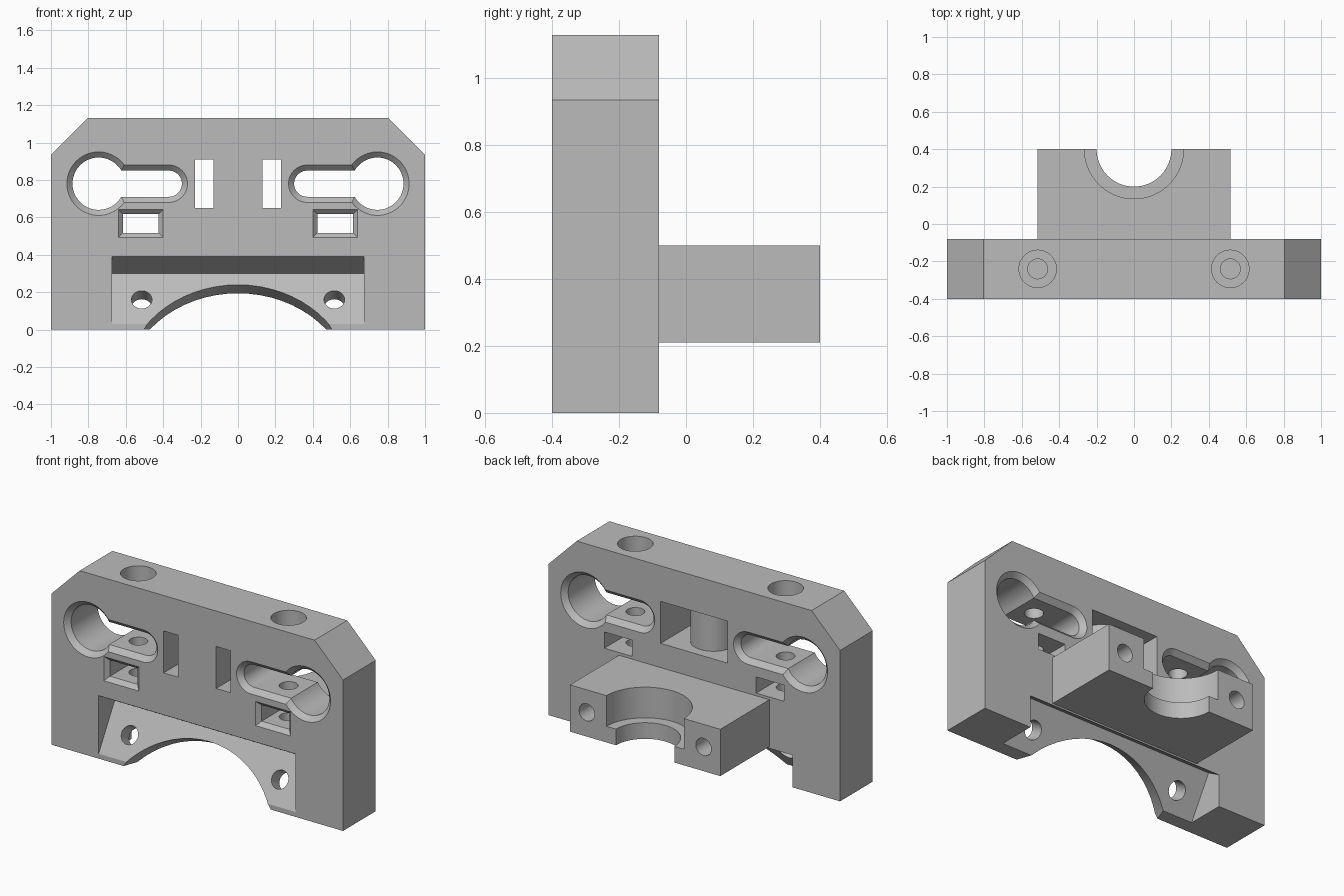
import bpy, bmesh
from math import pi, sin, cos, asin, radians

cube = bpy.data.objects.get("Cube")
if cube:
    bpy.data.objects.remove(cube, do_unlink=True)

FRONT, BACK = -0.40, -0.08

grey = bpy.data.materials.new("plain_grey")
grey.use_nodes = True
grey.diffuse_color = (0.5, 0.5, 0.5, 1)
grey.node_tree.nodes["Principled BSDF"].inputs["Base Color"].default_value = grey.diffuse_color


def loft(name, rings):
    """Closed solid through matching rings of points."""
    bm = bmesh.new()
    loops = [[bm.verts.new(p) for p in ring] for ring in rings]
    n = len(loops[0])
    for a, b in zip(loops, loops[1:]):
        for i in range(n):
            j = (i + 1) % n
            bm.faces.new((a[i], a[j], b[j], b[i]))
    bm.faces.new(loops[0])
    bm.faces.new(loops[-1])
    bmesh.ops.recalc_face_normals(bm, faces=bm.faces)
    mesh = bpy.data.meshes.new(name)
    bm.to_mesh(mesh)
    bm.free()
    mesh.materials.append(grey)
    obj = bpy.data.objects.new(name, mesh)
    bpy.context.collection.objects.link(obj)
    return obj


def box(name, x0, x1, y0, y1, z0, z1):
    return loft(name, [[(x0, y, z0), (x1, y, z0), (x1, y, z1), (x0, y, z1)] for y in (y0, y1)])


def prism_x(name, half_width, profile):
    return loft(name, [[(x, y, z) for y, z in profile] for x in (-half_width, half_width)])


def cylinder(name, radius, length, centre, tilt=0.0):
    ring = [(radius * cos(2 * pi * i / 64), radius * sin(2 * pi * i / 64)) for i in range(64)]
    obj = loft(name, [[(x, y, z) for x, y in ring] for z in (-length / 2, length / 2)])
    obj.location = centre
    obj.rotation_euler.x = tilt
    return obj


def combine(target, tool, operation="DIFFERENCE"):
    bpy.context.view_layer.update()
    mod = target.modifiers.new("combine", "BOOLEAN")
    mod.operation = operation
    mod.solver = "EXACT"
    mod.object = tool
    bpy.ops.object.select_all(action="DESELECT")
    bpy.context.view_layer.objects.active = target
    target.select_set(True)
    bpy.ops.object.modifier_apply(modifier=mod.name)
    bpy.data.objects.remove(tool, do_unlink=True)


def keyhole(side, grow, y):
    """Round hole with a round-ended slot pointing to the middle."""
    big, slot = 0.14 + grow, 0.07 + grow
    a = asin(slot / big)
    pts = []
    for i in range(41):
        t = a + (2 * pi - 2 * a) * i / 40
        pts.append((big * cos(t), big * sin(t)))
    for i in range(25):
        t = -pi / 2 + pi * i / 24
        pts.append((0.375 + slot * cos(t), slot * sin(t)))
    return [(side * (0.745 - u), y, 0.78 + v) for u, v in pts]


# Upright plate with clipped top corners
outline = [(-1, 0), (1, 0), (1, 0.935), (0.805, 1.13), (-0.805, 1.13), (-1, 0.935)]
body = loft("bracket_body", [[(x, y, z) for x, z in outline] for y in (FRONT, BACK)])

# Rear shelf
combine(body, box("rear_shelf", -0.515, 0.515, BACK - 0.005, 0.40, 0.21, 0.50), "UNION")

# Stepped half-round seat in the shelf
combine(body, cylinder("seat_bore", 0.20, 1.0, (0, 0.40, 0.36)))
combine(body, cylinder("seat_step", 0.265, 0.4, (0, 0.40, 0.51)))

# Leaning lower panel, cut from the front and from behind
combine(body, prism_x("front_wedge", 0.675, [(-0.244, 0.30), (-0.5, 0.448), (-0.5, -0.143)]))
combine(body, prism_x("back_wedge", 0.675, [(-0.168, 0.25), (0, 0.153), (0, -0.1), (-0.371, -0.1)]))
combine(body, cylinder("panel_arch", 0.608, 1.0, (0, -0.583, -0.287), radians(60)))

# Post pocket: two windows joined behind a rounded post
pocket = box("post_pocket", -0.23, 0.23, FRONT - 0.1, BACK + 0.1, 0.65, 0.91)
half_round = [(0.13 * cos(pi * i / 24), -0.27 + 0.13 * sin(pi * i / 24)) for i in range(25)]
post_outline = half_round + [(-0.13, -0.6), (0.13, -0.6)]
post = loft("post", [[(x, y, z) for x, y in post_outline] for z in (0.6, 0.96)])
combine(pocket, post)
combine(body, pocket)

for side in (-1, 1):
    # Keyhole slot, chamfered on both faces
    stations = [(0.05, FRONT - 0.02), (0, FRONT + 0.03), (0, BACK - 0.03), (0.05, BACK + 0.02)]
    combine(body, loft("keyhole_slot", [keyhole(side, g, y) for g, y in stations]))

    # Nut window, chamfered on the front
    rings = []
    for g, y in [(0.045, FRONT - 0.02), (0, FRONT + 0.025), (0, BACK + 0.02)]:
        w, h = 0.095 + g, 0.05 + g
        rings.append([(side * 0.52 + sx * w, y, 0.567 + sz * h)
                      for sx, sz in ((-1, -1), (1, -1), (1, 1), (-1, 1))])
    combine(body, loft("nut_window", rings))

    # Clamp screw bore with a wider head recess
    combine(body, cylinder("screw_bore", 0.053, 0.8, (side * 0.515, -0.24, 0.84)))
    combine(body, cylinder("screw_head_recess", 0.10, 0.3, (side * 0.515, -0.24, 1.15)))

    # Leaning panel hole and shelf hole
    combine(body, cylinder("panel_hole", 0.055, 0.5, (side * 0.515, -0.325, 0.16), radians(60)))
    combine(body, cylinder("shelf_hole", 0.053, 0.4, (side * 0.40, 0.25, 0.36), radians(90)))

bpy.ops.object.select_all(action="DESELECT")
body.select_set(True)
bpy.context.view_layer.objects.active = body
bpy.ops.object.shade_smooth_by_angle(angle=radians(25))
